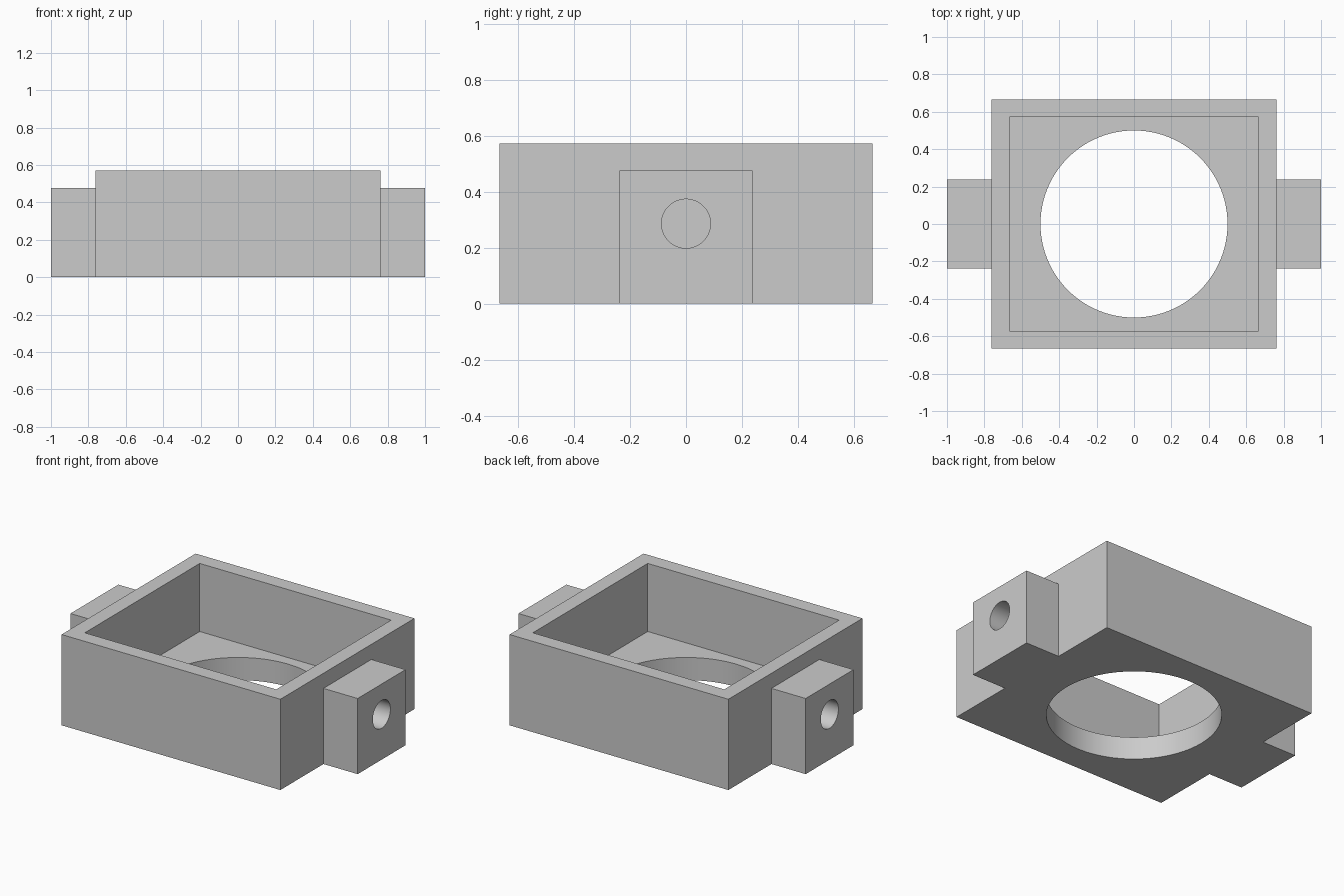
import bpy
import math

cube = bpy.data.objects.get("Cube")
if cube:
    bpy.data.objects.remove(cube, do_unlink=True)

# Main dimensions
U = 1 / 21                       # design unit
LENGTH, DEPTH, HEIGHT = 32 * U, 28 * U, 12 * U
WALL, FLOOR = 2 * U, 3 * U
LUG = 10 * U                     # lug width and height
BORE_R, PIN_R = 0.5, 0.0875
PIN_Z = 6 * U

grey = bpy.data.materials.new("light_grey")
grey.use_nodes = True
colour = (0.6, 0.6, 0.6, 1)
grey.diffuse_color = colour
grey.node_tree.nodes["Principled BSDF"].inputs["Base Color"].default_value = colour


def box(name, low, high):
    centre = [(a + b) / 2 for a, b in zip(low, high)]
    bpy.ops.mesh.primitive_cube_add(size=1, location=centre)
    ob = bpy.context.object
    ob.name = name
    ob.scale = [b - a for a, b in zip(low, high)]
    bpy.ops.object.transform_apply(location=True, rotation=True, scale=True)
    ob.data.materials.append(grey)
    return ob


def cylinder(name, radius, length, location, rotation=(0, 0, 0)):
    bpy.ops.mesh.primitive_cylinder_add(vertices=96, radius=radius, depth=length,
                                        location=location, rotation=rotation)
    ob = bpy.context.object
    ob.name = name
    bpy.ops.object.transform_apply(location=True, rotation=True, scale=True)
    ob.data.materials.append(grey)
    return ob


def combine(target, tool, operation):
    """Boolean the tool into the target, then discard the tool."""
    tool.hide_render = True
    mod = target.modifiers.new(tool.name, 'BOOLEAN')
    mod.operation = operation
    mod.solver = 'EXACT'
    mod.object = tool
    bpy.context.view_layer.objects.active = target
    bpy.ops.object.modifier_apply(modifier=mod.name)
    bpy.data.objects.remove(tool, do_unlink=True)


# Rectangular housing
housing = box("housing", (-LENGTH / 2, -DEPTH / 2, 0), (LENGTH / 2, DEPTH / 2, HEIGHT))

# Side lugs, rooted inside the walls
for side in (-1, 1):
    ends = sorted((side * (LENGTH / 2 - WALL / 2), side))
    combine(housing, box("side_lug", (ends[0], -LUG / 2, 0), (ends[1], LUG / 2, LUG)), 'UNION')

# Open-topped cavity
combine(housing, box("cavity_cutter", (-LENGTH / 2 + WALL, -DEPTH / 2 + WALL, FLOOR),
                     (LENGTH / 2 - WALL, DEPTH / 2 - WALL, HEIGHT + WALL)), 'DIFFERENCE')

# Round opening through the floor
combine(housing, cylinder("floor_cutter", BORE_R, FLOOR * 4, (0, 0, 0)), 'DIFFERENCE')

# Blind pin holes, as deep as the lugs
lug_length = 1 - LENGTH / 2
for side in (-1, 1):
    combine(housing, cylinder("pin_cutter", PIN_R, lug_length * 2, (side, 0, PIN_Z),
                              (0, math.pi / 2, 0)), 'DIFFERENCE')

# Smooth round holes, sharp box edges
bpy.ops.object.select_all(action='DESELECT')
housing.select_set(True)
bpy.context.view_layer.objects.active = housing
bpy.ops.object.shade_smooth_by_angle(angle=math.radians(30))
